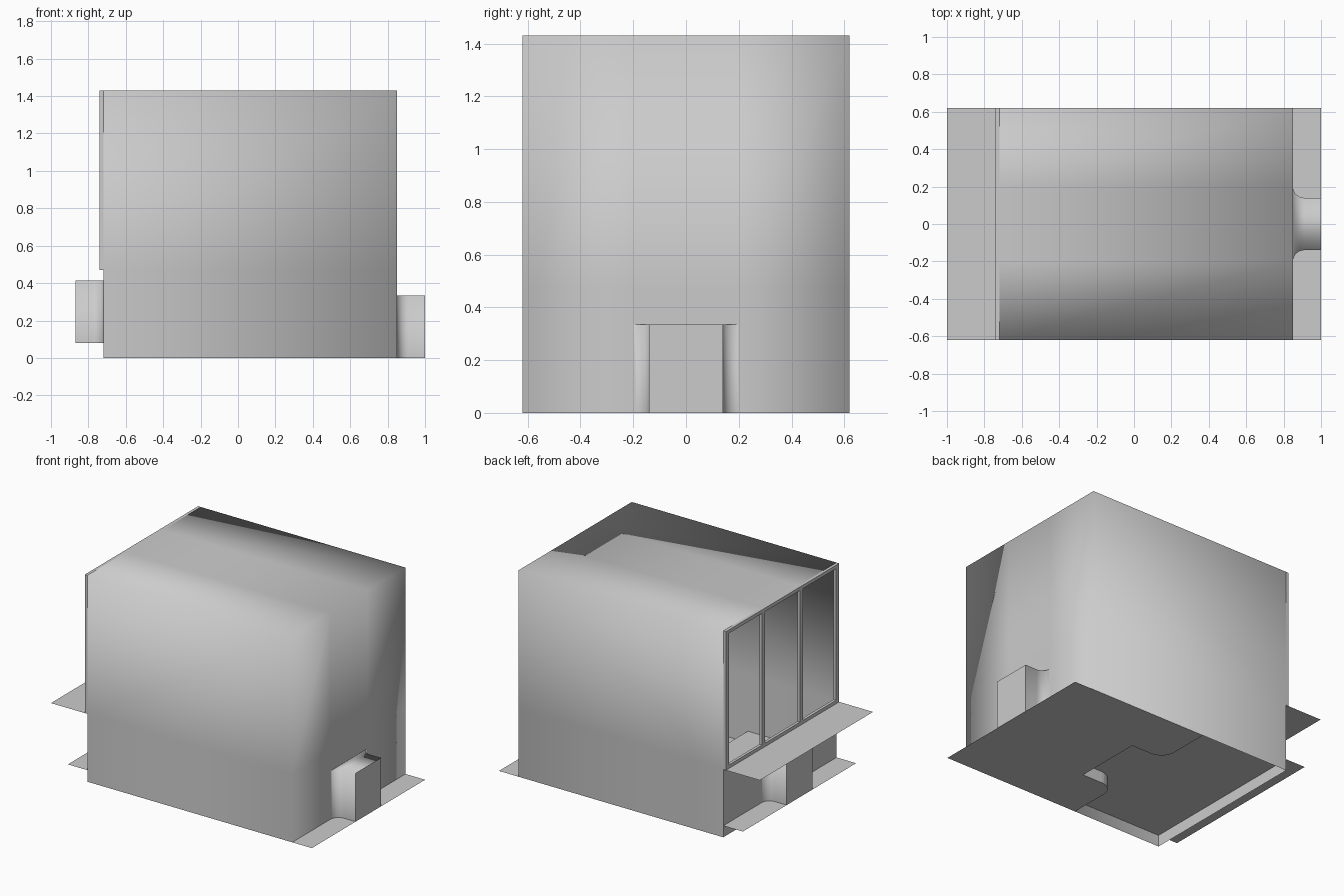
import bpy, bmesh, math
from mathutils import Vector

cube = bpy.data.objects.get("Cube")
if cube:
    bpy.data.objects.remove(cube, do_unlink=True)

grey = bpy.data.materials.new("plain_grey")
grey.use_nodes = True
GREY = (0.6, 0.6, 0.6, 1)
grey.diffuse_color = GREY
grey.node_tree.nodes["Principled BSDF"].inputs["Base Color"].default_value = GREY

LEFT, RIGHT, HALF, TOP = -0.72, 0.85, 0.62, 1.43
SILL, STEP, DOOR_H, DOOR_W = 0.47, 0.08, 0.335, 0.2


def finish(name, bm, smooth=False):
    me = bpy.data.meshes.new(name)
    bmesh.ops.remove_doubles(bm, verts=bm.verts, dist=0.0005)
    for f in bm.faces:
        f.smooth = smooth
    bm.to_mesh(me)
    bm.free()
    me.materials.append(grey)
    ob = bpy.data.objects.new(name, me)
    bpy.context.collection.objects.link(ob)
    return ob


def add_face(bm, pts, toward):
    """Add one face whose normal points along toward."""
    f = bm.faces.new([bm.verts.new(p) for p in pts])
    f.normal_update()
    if f.normal.dot(Vector(toward)) < 0:
        f.normal_flip()


def flat_plate(name, outline, z):
    bm = bmesh.new()
    add_face(bm, [(x, y, z) for x, y in outline], (0, 0, 1))
    return finish(name, bm)


def rect(x0, x1):
    return [(x0, HALF), (x1, HALF), (x1, -HALF), (x0, -HALF)]


def tongue(base, side, scale=1.0, segments=8):
    """Plan of a projecting bay with flared roots, from +y to -y."""
    r, w, length = 0.06, 0.14, 0.15
    half = []
    for i in range(segments + 1):
        a = math.pi * (1 + 0.5 * i / segments)
        half.append((r + r * math.cos(a), w + r + r * math.sin(a)))
    half.append((length, w))
    full = half + [(x, -y) for x, y in reversed(half)]
    return [(base + side * scale * x, scale * y) for x, y in full]


def riser(bm, path, z0, z1, side):
    for (xa, ya), (xb, yb) in zip(path, path[1:]):
        out = Vector((ya - yb, xb - xa, 0)) * side
        add_face(bm, [(xa, ya, z0), (xb, yb, z0), (xb, yb, z1), (xa, ya, z1)], out)


def end_wall(bm, x, side, levels, door):
    """Cross wall in strips, leaving out the doorway cells."""
    ys = [-HALF, -DOOR_W, DOOR_W, HALF]
    for i, (ya, yb) in enumerate(zip(ys, ys[1:])):
        for za, zb in zip(levels, levels[1:]):
            if i == 1 and (za, zb) == door:
                continue
            add_face(bm, [(x, ya, za), (x, yb, za), (x, yb, zb), (x, ya, zb)], (side, 0, 0))


# Shell: side walls, far end wall and ceiling, softly shaded as one skin
bm = bmesh.new()
levels = [0, DOOR_H, SILL, TOP]
for s in (-1, 1):
    y = s * HALF
    for za, zb in zip(levels, levels[1:]):
        add_face(bm, [(LEFT, y, za), (RIGHT, y, za), (RIGHT, y, zb), (LEFT, y, zb)], (0, s, 0))
end_wall(bm, RIGHT, 1, levels, (0, DOOR_H))
ys = [-HALF, -DOOR_W, DOOR_W, HALF]
for ya, yb in zip(ys, ys[1:]):
    add_face(bm, [(LEFT, ya, TOP), (RIGHT, ya, TOP), (RIGHT, yb, TOP), (LEFT, yb, TOP)], (0, 0, 1))
finish("wall_shell", bm, smooth=True)

# Low wall under the window
bm = bmesh.new()
end_wall(bm, LEFT, -1, [0, STEP, STEP + DOOR_H, SILL], (STEP, STEP + DOOR_H))
finish("window_low_wall", bm)

# Doorway bays at both ends
for name, base, side, z in (("right_bay", RIGHT, 1, 0), ("left_bay", LEFT, -1, STEP)):
    path = tongue(base, side)
    mid = len(path) // 2
    top = z + DOOR_H
    bm = bmesh.new()
    riser(bm, path[:mid], z, top, side)
    riser(bm, path[mid:], z, top, side)
    add_face(bm, [(x, y, top) for x, y in path], (0, 0, 1))
    finish(name, bm, smooth=True)
    bm = bmesh.new()
    riser(bm, path[mid - 1:mid + 1], z, top, side)
    finish(name + "_end_panel", bm)

# Two-level floor with a stage step between
stage = [(-0.04, HALF)] + tongue(-0.04, 1, 1.7) + [(-0.04, -HALF)]
flat_plate("lower_floor", stage + [(1, -HALF), (1, HALF)], 0)
flat_plate("upper_floor", stage + [(-0.87, -HALF), (-0.87, HALF)], STEP)
bm = bmesh.new()
riser(bm, stage, 0, STEP, 1)
step = finish("stage_step", bm)

# Window ledge
flat_plate("window_ledge", rect(-1, LEFT), SILL)

# Window frame: posts, mullions and rails
bm = bmesh.new()


def bar(y, z, dy, dz):
    geo = bmesh.ops.create_cube(bm, size=1)["verts"]
    bmesh.ops.scale(bm, vec=(0.02, dy, dz), verts=geo)
    bmesh.ops.translate(bm, vec=(LEFT - 0.01, y, z), verts=geo)


height, middle = TOP - SILL, (TOP + SILL) / 2
for s in (-1, 1):
    bar(s * 0.603, middle, 0.034, height)
    bar(s * 0.207, middle, 0.034, height)
    bar(0, middle + s * (height / 2 - 0.012), 2 * HALF, 0.024)
finish("window_frame", bm)
